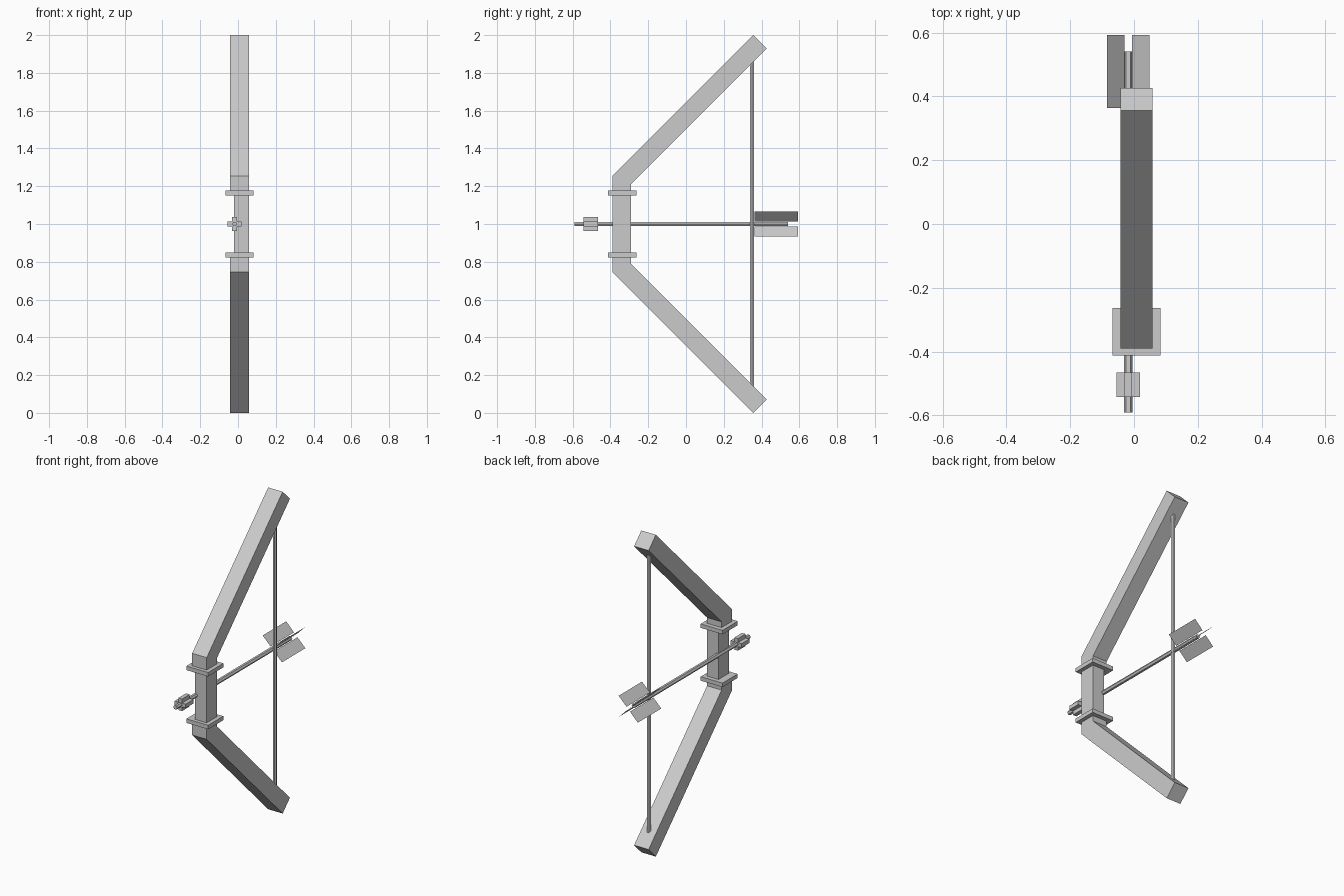
import bpy, bmesh
from math import pi
from mathutils import Matrix, Vector

cube = bpy.data.objects.get("Cube")
if cube:
    bpy.data.objects.remove(cube, do_unlink=True)

grey = bpy.data.materials.new("plain grey")
grey.use_nodes = True
grey.diffuse_color = (0.6, 0.6, 0.6, 1)
grey.node_tree.nodes["Principled BSDF"].inputs["Base Color"].default_value = (0.6, 0.6, 0.6, 1)

BOW_X = 0.008      # centre plane of the bow
ARROW_X = -0.018   # centre line of the arrow
MID_Z = 1.0        # height of the arrow and mirror line of the bow
HALF = 0.05        # half the bow's thickness


def finish(name, bm):
    bmesh.ops.recalc_face_normals(bm, faces=bm.faces)
    mesh = bpy.data.meshes.new(name)
    bm.to_mesh(mesh)
    bm.free()
    mesh.materials.append(grey)
    obj = bpy.data.objects.new(name, mesh)
    bpy.context.collection.objects.link(obj)
    return obj


def box(name, low, high):
    low, high = Vector(low), Vector(high)
    bm = bmesh.new()
    size = Matrix.Diagonal((*(high - low), 1))
    bmesh.ops.create_cube(bm, size=1, matrix=Matrix.Translation((low + high) / 2) @ size)
    return finish(name, bm)


def rod(name, centre, radius, length, turn):
    bm = bmesh.new()
    bmesh.ops.create_cone(bm, cap_ends=True, segments=6, radius1=radius, radius2=radius,
                          depth=length, matrix=Matrix.Translation(centre) @ turn)
    return finish(name, bm)


# Bent limbs, each a side profile extruded across the bow, with a collar
profile = [(-0.39, 0.165), (-0.29, 0.165), (-0.29, 0.212),
           (0.427, 0.929), (0.356, 1.0), (-0.39, 0.254)]
for side, sign in (("upper", 1), ("lower", -1)):
    bm = bmesh.new()
    face = bm.faces.new([bm.verts.new((BOW_X - HALF, y, MID_Z + sign * h)) for y, h in profile])
    new = bmesh.ops.extrude_face_region(bm, geom=[face])["geom"]
    bmesh.ops.translate(bm, vec=(2 * HALF, 0, 0),
                        verts=[v for v in new if isinstance(v, bmesh.types.BMVert)])
    finish(side + "_limb", bm)
    z = MID_Z + sign * 0.164
    box(side + "_collar", (BOW_X - 0.075, -0.412, z - 0.0125), (BOW_X + 0.075, -0.263, z + 0.0125))

# Grip, cut away on one side for the arrow
box("grip", (-0.021, -0.39, MID_Z - 0.16), (BOW_X + HALF, -0.29, MID_Z + 0.16))

# Bowstring and arrow shaft
rod("bowstring", (BOW_X, 0.35, MID_Z), 0.0125, 1.73, Matrix.Rotation(pi / 6, 4, "Z"))
rod("arrow_shaft", (ARROW_X, -0.025, MID_Z), 0.0135, 1.13,
    Matrix.Rotation(pi / 2, 4, "X") @ Matrix.Rotation(pi / 6, 4, "Z"))

# Arrowhead of two crossed plates
for name, dx, dz in (("flat_head_plate", 0.0375, 0.0125), ("upright_head_plate", 0.0125, 0.0375)):
    box(name, (ARROW_X - dx, -0.542, MID_Z - dz), (ARROW_X + dx, -0.466, MID_Z + dz))

# Four thin fletchings set diagonally
bm = bmesh.new()
for sx in (-1, 1):
    for sz in (-1, 1):
        corners = [(0.012, 0.363), (0.066, 0.363), (0.066, 0.593), (0.012, 0.593)]
        bm.faces.new([bm.verts.new((ARROW_X + sx * r, y, MID_Z + sz * r)) for r, y in corners])
finish("fletchings", bm)
